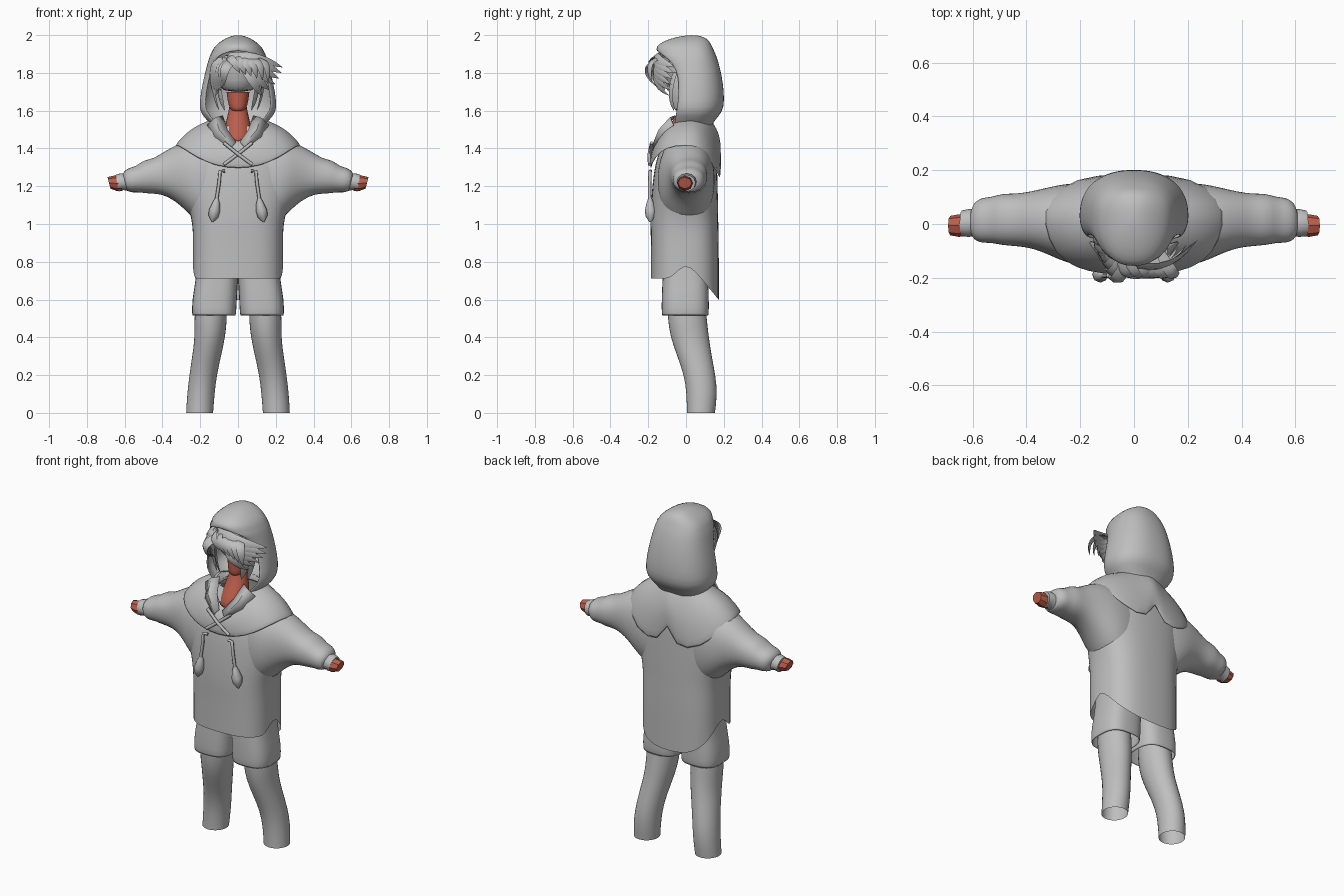
import bpy, bmesh, math
from mathutils import Vector

cube = bpy.data.objects.get("Cube")
if cube:
    bpy.data.objects.remove(cube, do_unlink=True)


def material(name, colour):
    m = bpy.data.materials.new(name)
    m.use_nodes = True
    m.diffuse_color = (*colour, 1)
    m.node_tree.nodes["Principled BSDF"].inputs["Base Color"].default_value = (*colour, 1)
    return m


CLOTH = material("grey cloth", (.52, .52, .52))
SKIN = material("red brown skin", (.5, .11, .07))


def loft(name, rings, mat=CLOTH, closed=True, caps="", mirror=False, thick=0, subdiv=1, angle=50):
    """Skin a list of equal point rings; caps may hold 's' (start) and 'e' (end)."""
    bm = bmesh.new()
    rows = [[bm.verts.new(p) for p in r] for r in rings]
    n = len(rows[0])
    for a, b in zip(rows, rows[1:]):
        for i in range(n if closed else n - 1):
            j = (i + 1) % n
            bm.faces.new((a[i], a[j], b[j], b[i]))
    if "s" in caps:
        bm.faces.new(rows[0])
    if "e" in caps:
        bm.faces.new(rows[-1])
    bmesh.ops.remove_doubles(bm, verts=bm.verts, dist=.0002)
    bmesh.ops.recalc_face_normals(bm, faces=bm.faces)
    mesh = bpy.data.meshes.new(name)
    bm.to_mesh(mesh)
    bm.free()
    mesh.materials.append(mat)
    ob = bpy.data.objects.new(name, mesh)
    bpy.context.collection.objects.link(ob)
    bpy.ops.object.select_all(action="DESELECT")
    ob.select_set(True)
    bpy.context.view_layer.objects.active = ob
    bpy.ops.object.shade_smooth_by_angle(angle=math.radians(angle))
    if mirror:
        ob.modifiers.new("mirror", "MIRROR").use_clip = True
    if thick:
        s = ob.modifiers.new("thickness", "SOLIDIFY")
        s.thickness, s.offset = thick, -1
    if subdiv:
        s = ob.modifiers.new("smooth", "SUBSURF")
        s.levels = s.render_levels = subdiv


def power(v, p):
    return math.copysign(abs(v) ** p, v)


def ring(z, w, yf, yb, cx=0, p=1, n=24):
    """Horizontal ring; z may be a function of y."""
    pts = []
    for i in range(n):
        a = math.tau * i / n
        y = (yf + yb) / 2 - (yb - yf) / 2 * power(math.cos(a), p)
        pts.append((cx + w * power(math.sin(a), p), y, z(y) if callable(z) else z))
    return pts


def section(x, zb, zt, yf, yb, slant=0, n=20, p=1):
    """Ring across an arm."""
    pts = []
    for i in range(n):
        a = math.tau * i / n
        s = math.sin(a)
        pts.append((x + slant * s, (yf + yb) / 2 + (yb - yf) / 2 * power(math.cos(a), p),
                    (zb + zt) / 2 + (zt - zb) / 2 * power(s, p)))
    return pts


def tube(name, path, radius, mirror=False):
    """Round cord; radius is a number or one per point."""
    pts = [Vector(p) for p in path]
    rings = []
    for k, p in enumerate(pts):
        t = (pts[min(k + 1, len(pts) - 1)] - pts[max(k - 1, 0)]).normalized()
        u = t.cross(Vector((0, 1, 0))).normalized()
        v = t.cross(u)
        r = radius[k] if isinstance(radius, list) else radius
        rings.append([p + r * (u * math.cos(a) + v * math.sin(a))
                      for a in (math.tau * i / 8 for i in range(8))])
    loft(name, rings, caps="se", mirror=mirror, subdiv=0)


# Legs, open at the ankle
legs = [(.62, .14, .08, -.1, .1), (.5, .145, .09, -.1, .112), (.4, .148, .082, -.085, .123),
        (.3, .166, .078, -.048, .138), (.2, .185, .074, -.012, .158),
        (.1, .197, .074, .002, .168), (0, .203, .073, .003, .155)]
loft("legs", [ring(z, w, f, b, cx, n=16) for z, cx, w, f, b in legs], mirror=True)

# Shorts, flaring slightly to the cuff
shorts = [(.82, .108, .108, -.12, .12), (.7, .112, .112, -.125, .118),
          (.6, .125, .119, -.13, .122), (.512, .127, .118, -.13, .122)]
loft("shorts", [ring(z, w, f, b, cx, .7) for z, cx, w, f, b in shorts],
     mirror=True, thick=.008)


# Hooded top: body with a raised side hem and a long back tail
def hem(y):
    if y < -.07:
        return .712
    if y < 0:
        return .712 + (y + .07) * 1.4
    return .81 - y * 1.22


body = [ring(lambda y, t=t: hem(y) + (1 - hem(y)) * t, .24, -.187, .175, p=.72)
        for t in (0, .04, .35, .7)]
for z, w, f, b, p in ((1, .243, -.19, .172, .74), (1.07, .258, -.188, .172, .78),
                      (1.15, .285, -.184, .17, .83), (1.28, .31, -.172, .167, .88),
                      (1.37, .275, -.15, .162, .88), (1.45, .19, -.115, .147, .85),
                      (1.52, .12, -.07, .13, .8)):
    body.append(ring(z, w, f, b, p=p))
loft("body", body)

# Wide sleeves, cuffs and hand stubs
sleeve = [(.1, .97, 1.5, -.14, .145), (.18, .98, 1.47, -.155, .155), (.25, 1.03, 1.445, -.148, .152),
          (.31, 1.095, 1.425, -.118, .14), (.38, 1.145, 1.385, -.09, .122),
          (.44, 1.16, 1.345, -.083, .113), (.49, 1.16, 1.34, -.08, .115),
          (.53, 1.168, 1.305, -.07, .1), (.565, 1.165, 1.3, -.072, .1),
          (.595, 1.172, 1.28, -.06, .08), (.6, 1.185, 1.26, -.04, .055)]
loft("sleeves", [section(*s, slant=.01, p=.9) for s in sleeve], mirror=True)
cuff = [(.59, 1.175, 1.265, -.045, .055), (.615, 1.18, 1.268, -.048, .055),
        (.64, 1.172, 1.26, -.045, .05), (.64, 1.19, 1.245, -.03, .035)]
loft("cuffs", [section(*s, slant=.008, n=12) for s in cuff], mirror=True, subdiv=0)
hand = [(.62, 1.175, 1.255, -.043, .035), (.65, 1.175, 1.256, -.048, .036), (.683, 1.187, 1.248, -.042, .03)]
loft("hands", [section(*s, slant=.008, n=8) for s in hand], SKIN, caps="e", mirror=True, subdiv=0, angle=30)

# Shoulder cape: neck edge to lower edge, with a split back
neck_edge = [(0, -.14, 1.43), (.045, -.125, 1.47), (.09, -.085, 1.53), (.12, -.04, 1.55),
             (.13, .02, 1.56), (.13, .06, 1.555), (.11, .1, 1.55), (.05, .13, 1.545), (0, .14, 1.545)]
low_edge = [(0, -.19, 1.29), (.12, -.188, 1.305), (.22, -.168, 1.35), (.3, -.115, 1.405),
            (.34, .0, 1.425), (.335, .095, 1.39), (.22, .178, 1.26), (.045, .188, 1.215), (0, .178, 1.4)]
cape = []
for k in range(5):
    t = k / 4
    row = []
    for a, b in zip(neck_edge, low_edge):
        p = Vector(a).lerp(Vector(b), t)
        row.append(p + Vector((p.x, p.y, .12)).normalized() * .026 * math.sin(math.pi * t))
    cape.append(row)
loft("shoulder_cape", cape, closed=False, mirror=True, thick=.008)

# Pointed lapels folded out beside the neck opening
loft("lapels", [[(.08, -.06, 1.575), (.055, -.12, 1.5), (.01, -.165, 1.435)],
                [(.12, -.085, 1.565), (.1, -.145, 1.5), (.03, -.18, 1.415)],
                [(.165, -.07, 1.525), (.125, -.135, 1.46), (.045, -.175, 1.385)]],
     closed=False, mirror=True, thick=.008, subdiv=0)

# Hood: each row is an arc from one edge of the face opening round the back
hood = []
for z, w, yf, yb, gap in ((1.5, .12, -.07, .13, 50), (1.55, .165, -.06, .15, 50),
                          (1.59, .203, -.055, .193, 55), (1.65, .205, -.045, .205, 58),
                          (1.75, .187, -.04, .196, 58), (1.82, .17, -.055, .182, 54),
                          (1.87, .157, -.095, .168, 48), (1.9, .147, -.135, .157, 36),
                          (1.925, .136, -.166, .146, 0), (1.955, .11, -.145, .132, 0),
                          (1.98, .073, -.09, .115, 0), (1.996, .035, -.02, .08, 0),
                          (2, 0, .03, .03, 0)):
    g = math.radians(gap)
    mid, p = .03, .86
    front = (mid - yf) / math.cos(g) ** p
    row = []
    for i in range(25):
        a = g + (math.tau - 2 * g) * i / 24
        c = power(math.cos(a), p)
        row.append((w * power(math.sin(a), p), mid - c * (front if c > 0 else yb - mid), z))
    hood.append(row)
loft("hood", hood, closed=False, thick=.01)

# Neck, lower face and covered upper head
neck = [(1.4, .08, -.145, .06), (1.47, .078, -.125, .06), (1.53, .07, -.082, .06), (1.6, .05, -.04, .06),
        (1.65, .045, -.03, .06)]
loft("neck", [ring(*r, n=12) for r in neck], SKIN, caps="s")
jaw = [(1.595, .025, -.052, .01), (1.61, .045, -.06, .03), (1.65, .056, -.06, .06), (1.7, .062, -.06, .08)]
loft("jaw", [ring(*r, n=16) for r in jaw], SKIN, caps="s")
head = [(1.695, .092, -.085, .1), (1.76, .108, -.105, .12), (1.83, .11, -.12, .12),
        (1.88, .09, -.12, .1), (1.905, .05, -.09, .06)]
loft("upper_head", [ring(*r, n=16) for r in head], caps="se")


# Hair locks: flat tapered strands along a curve
def lock(name, a, b, c, width):
    a, b, c = Vector(a), Vector(b), Vector(c)
    rings = []
    for k in range(9):
        t = k / 8
        p = a * (1 - t) ** 2 + b * 2 * t * (1 - t) + c * t * t
        tangent = ((b - a) * (1 - t) + (c - b) * t).normalized()
        out = (p - Vector((0, 0, 1.8))).normalized()
        side = tangent.cross(out).normalized()
        w = width * (.6 + 1.2 * t) * (1 - t) ** .7 + .001
        rings.append([p + side * w, p + out * w * .4, p - side * w, p - out * w * .4])
    loft(name, rings, caps="se", subdiv=0, angle=60)


for k in range(6):
    t = k / 5
    # strands swept across to the left
    lock(f"swept_lock_{k}", (-.05 + .06 * t, -.11, 1.89 - .02 * t),
         (.09 - .02 * t, -.23, 1.9 - .13 * t), (.235 - .11 * t * t, -.06 - .03 * t, 1.83 - .15 * t), .034)
    # short strands on the crown
    lock(f"crown_lock_{k}", (-.06 + .03 * k, -.09, 1.87), (-.04 + .04 * k, -.23, 1.9),
         (.01 + .03 * k, -.18, 1.8 - .01 * k), .03)
    # strands falling on the right, curling back to the ear
    lock(f"side_lock_{k}", (-.01 - .014 * k, -.11, 1.87), (-.09 - .016 * k, -.28 + .036 * k, 1.85),
         (-.075 - .01 * k, -.16 + .025 * k, 1.73 - .012 * k), .034)
for s in (-1, 1):
    # thin strands framing the jaw
    lock("jaw_lock", (s * .1, -.05, 1.8), (s * .11, -.085, 1.7), (s * .07, -.065, 1.6), .03)
    lock("temple_lock", (s * .13, -.03, 1.8), (s * .14, -.06, 1.7), (s * .1, -.055, 1.6), .028)

# Crossed lacing, hanging cords and tassels
for s in (-1, 1):
    tube("lacing", [(-s * .075, -.182, 1.43), (0, -.19 - .005 * s, 1.37), (s * .075, -.193, 1.315)], .009)
tube("cords", [(.07, -.188, 1.28), (.095, -.192, 1.28), (.1, -.192, 1.22), (.115, -.192, 1.12)], .009, True)
tube("tassels", [(.112, -.19, 1.14), (.116, -.19, 1.11), (.125, -.188, 1.07), (.13, -.188, 1.04),
                 (.135, -.19, 1.01)], [.008, .02, .03, .026, .004], True)
